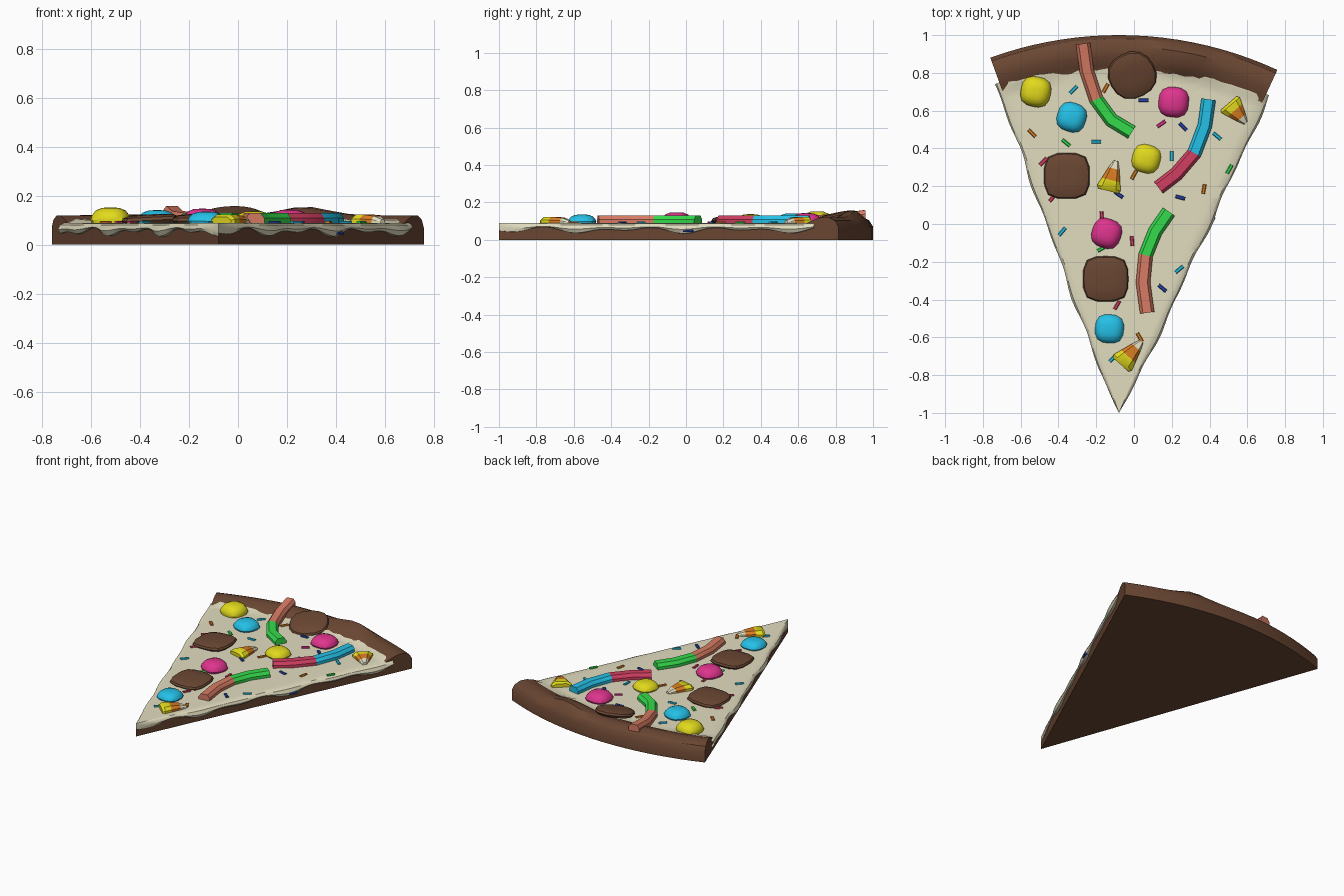
import bpy, bmesh, math, random
from mathutils import Vector, Matrix

if "Cube" in bpy.data.objects:
    bpy.data.objects.remove(bpy.data.objects["Cube"])

random.seed(4)
COLS = {
    "brown": (0.147, 0.063, 0.033), "cream": (0.76, 0.72, 0.52),
    "cyan": (0.018, 0.53, 0.80), "magenta": (0.74, 0.035, 0.27),
    "yellow": (0.76, 0.70, 0.012), "green": (0.035, 0.70, 0.07),
    "salmon": (0.68, 0.20, 0.125), "red": (0.64, 0.05, 0.12),
    "orange": (0.68, 0.20, 0.015), "blue": (0.02, 0.06, 0.42)}
MATS = {}
for n, c in COLS.items():
    MATS[n] = bpy.data.materials.new(n)
    MATS[n].diffuse_color = (*c, 1)

TIP = Vector((-0.08, -1.0, 0))
A0, A1 = math.radians(109.9), math.radians(65.2)   # left and right cut
CRUST = [(1.80, .083), (1.84, .102), (1.89, .118), (1.94, .120), (1.98, .102), (2.0, .07)]


def polar(r, a, z=0.0):
    return TIP + Vector((r * math.cos(a), r * math.sin(a), z))


def puff(z, a):
    """Uneven crust height along the arc."""
    d = math.degrees(a)
    k = 1 + .15 * math.exp(-((d - 96) / 6) ** 2) + .95 * math.exp(-((d - 79.5) / 4) ** 2)
    return .083 + (z - .083) * k if z > .083 else z


def surf(r, a):
    for (r0, z0), (r1, z1) in zip(CRUST, CRUST[1:]):
        if r0 <= r <= r1:
            return puff(z0 + (z1 - z0) * (r - r0) / (r1 - r0), a)
    return .083


def top_z(x, y):
    dx, dy = x - TIP.x, y - TIP.y
    return surf(math.hypot(dx, dy), math.atan2(dy, dx)) + .004


def loft(name, rings, mats, closed=True, caps=True):
    """Skin rings of points; mats gives the colour of each band."""
    me = bpy.data.meshes.new(name)
    names = list(dict.fromkeys(mats))
    for m in names:
        me.materials.append(MATS[m])
    bm = bmesh.new()
    vs = [[bm.verts.new(p) for p in ring] for ring in rings]
    n = len(rings[0])
    for i in range(len(vs) - 1):
        for j in range(n if closed else n - 1):
            k = (j + 1) % n
            f = bm.faces.new((vs[i][j], vs[i][k], vs[i + 1][k], vs[i + 1][j]))
            f.material_index = names.index(mats[min(i, len(mats) - 1)])
    if caps:
        bm.faces.new(vs[0][::-1]).material_index = names.index(mats[0])
        bm.faces.new(vs[-1]).material_index = names.index(mats[-1])
    bmesh.ops.remove_doubles(bm, verts=bm.verts, dist=1e-5)
    bmesh.ops.recalc_face_normals(bm, faces=bm.faces)
    bm.to_mesh(me)
    bm.free()
    ob = bpy.data.objects.new(name, me)
    bpy.context.collection.objects.link(ob)
    return ob


# Brown base and crust in one sweep around the tip
section = [(0, 0), (0, .08)] + CRUST + [(2.0, 0)]
rings = []
for i in range(21):
    a = A0 + (A1 - A0) * i / 20
    rings.append([polar(r, a, puff(z, a)) for r, z in section])
loft("base_and_crust", rings, ["brown"])

# Cream icing: polar sheet with dripping skirts on both cut sides
ROWS, N = 60, 30
rings = []
for i in range(ROWS + 1):
    t = i / ROWS
    row = []
    drips = {}
    for side, a, ph in ((1, A0, 0.6), (-1, A1, 2.1)):
        r = 1.86 * t
        w = math.sin(r * 11 + ph) * .5 + math.sin(r * 19.3 + ph * 2.7) * .5
        nrm = Vector((-math.sin(a), math.cos(a), 0)) * side
        fade = min(1, r / .25)
        drips[side] = [polar(r, a, z) + nrm * o * fade for o, z in (
            (.002, .052 - .02 * w), (.012 + .008 * w, .052 - .018 * w),
            (.021 + .01 * w, .064 - .008 * w), (.014 + .006 * w, .080), (.002, .087))]
    row += drips[1]
    for j in range(1, N):
        s = j / N
        a = A0 + (A1 - A0) * s
        rag = (.012 * math.sin(s * 17) + .009 * math.sin(s * 41 + 1) + .006 * math.sin(s * 67))
        end = 1.86 - .028 * math.sin(math.pi * s) + rag * math.sin(math.pi * s) ** .5
        r = end * t
        row.append(polar(r, a, surf(r, a) + (.006 if i < ROWS else -.004)))
    row += drips[-1][::-1]
    rings.append(row)
loft("icing", rings, ["cream"], closed=False, caps=False)


def dome(name, x, y, size, h, mat, profile, z=None, rot=0.0, tilt=(0, 0), n=2.8):
    """Rounded-square sweet from stacked superellipse rings."""
    m = (Matrix.Translation((x, y, top_z(x, y) if z is None else z))
         @ Matrix.Rotation(tilt[0], 4, 'X') @ Matrix.Rotation(tilt[1], 4, 'Y')
         @ Matrix.Rotation(rot, 4, 'Z'))
    rings = []
    for k, zz in profile:
        ring = []
        for i in range(16):
            a = math.tau * i / 16
            c, s = math.cos(a), math.sin(a)
            q = size * k / (abs(c) ** n + abs(s) ** n) ** (1 / n)
            ring.append(m @ Vector((q * c, q * s, zz * h)))
        rings.append(ring)
    loft(name, rings, [mat])


# Round candies
BUTTON = [(.93, -.1), (1, .2), (.93, .5), (.75, .8), (.45, .97), (.15, 1)]
for i, (x, y, s, h, c) in enumerate([
        (-.52, .70, .08, .065, "yellow"), (-.33, .565, .077, .054, "cyan"),
        (.21, .645, .08, .056, "magenta"), (.065, .345, .075, .05, "yellow"),
        (-.145, -.05, .078, .06, "magenta"), (-.13, -.555, .076, .048, "cyan")]):
    dome(f"candy_{i}", x, y, s, h, c, BUTTON, rot=random.uniform(-.4, .4))

# Brown cookies, one leaning on the crust
COOKIE = [(.9, -.1), (1, .3), (.95, .65), (.75, .9), (.4, 1)]
dome("cookie_back", -.01, .79, .125, .035, "brown", COOKIE, .105, .5, (.23, .03), 2.4)
dome("cookie_left", -.355, .255, .121, .035, "brown", COOKIE, .089, 0, (0, -.05), 3.6)
dome("cookie_front", -.15, -.29, .12, .035, "brown", COOKIE, .089, 0, (.03, 0), 3.6)

BAR = [(-1, -.1), (-1, .5), (-.6, 1), (.6, 1), (1, .5), (1, -.1)]


def bar(name, pts, widths, heights, mats, z=None):
    """Half-round strip lying on the slice along a path."""
    rings = []
    for i, (x, y) in enumerate(pts):
        p, q = pts[max(i - 1, 0)], pts[min(i + 1, len(pts) - 1)]
        d = Vector((q[0] - p[0], q[1] - p[1], 0)).normalized()
        side = Vector((-d.y, d.x, 0))
        w, h = widths[i % len(widths)], heights[i % len(heights)]
        o = Vector((x, y, top_z(x, y) if z is None else z))
        rings.append([o + side * u * w + Vector((0, 0, v * h)) for u, v in BAR])
    loft(name, rings, mats)


# Two-colour gummy strips
for i, (pts, a, b) in enumerate([
        ([(-.27, .955), (-.25, .81), (-.2, .66), (-.12, .55), (-.012, .485)], "salmon", "green"),
        ([(.395, .66), (.375, .52), (.32, .375), (.225, .265), (.13, .192)], "cyan", "red"),
        ([(.185, .065), (.112, -.04), (.062, -.165), (.048, -.31), (.07, -.47)], "green", "salmon")]):
    bar(f"gummy_strip_{i}", pts, [.038], [.042], [a, a, b, b])

# Three-band candy wedges, from wide base to narrow tip
for i, (bx, by, tx, ty) in enumerate([
        (.502, .64, .592, .535), (-.137, .175, -.095, .335), (-.07, -.745, .04, -.622)]):
    pts = [(bx + (tx - bx) * t, by + (ty - by) * t) for t in (0, .1, .36, .74, 1)]
    bar(f"candy_wedge_{i}", pts, [.055, .064, .05, .03, .012], [.026, .036, .036, .03, .016],
        ["yellow", "yellow", "orange", "cream"])

# Sprinkles: x, y, angle per colour
SPRINKLES = {
    "cyan": [(-.32, .71, 45), (-.2, .435, 0), (-.38, -.04, 50), (.44, .465, -40),
             (.2, .36, 90), (.24, -.24, 40), (-.11, -.71, 45)],
    "orange": [(-.54, .48, -45), (.37, .185, 80), (0, .26, 60), (.03, -.6, -60), (-.15, .72, 60)],
    "green": [(-.36, .43, -40), (.505, .29, 60), (-.17, -.13, 30)],
    "red": [(-.48, .33, 45), (-.43, .14, 50), (-.17, .04, 95), (-.01, -.09, 95), (-.09, -.43, 60)],
    "magenta": [(.145, .53, 35)],
    "blue": [(.26, .515, -45), (.245, .14, -15), (.15, -.34, -40), (.05, .655, 0), (-.08, .155, -35)]}
for c, items in SPRINKLES.items():
    for i, (x, y, d) in enumerate(items):
        a = math.radians(d)
        dx, dy = .026 * math.cos(a), .026 * math.sin(a)
        bar(f"sprinkle_{c}_{i}", [(x - dx, y - dy), (x + dx, y + dy)], [.0095], [.01], [c])
# one sprinkle stuck to the right side
bar("sprinkle_side", [(.395, -.01), (.42, .04)], [.014], [.012], ["blue"], z=.042)

bpy.ops.object.select_all(action='SELECT')
bpy.context.view_layer.objects.active = bpy.data.objects["icing"]
bpy.ops.object.shade_smooth_by_angle(angle=math.radians(32))

for m in bpy.data.materials:
    if m.users and not m.is_grease_pencil:
        m.use_nodes = True
        m.node_tree.nodes["Principled BSDF"].inputs["Base Color"].default_value = m.diffuse_color
